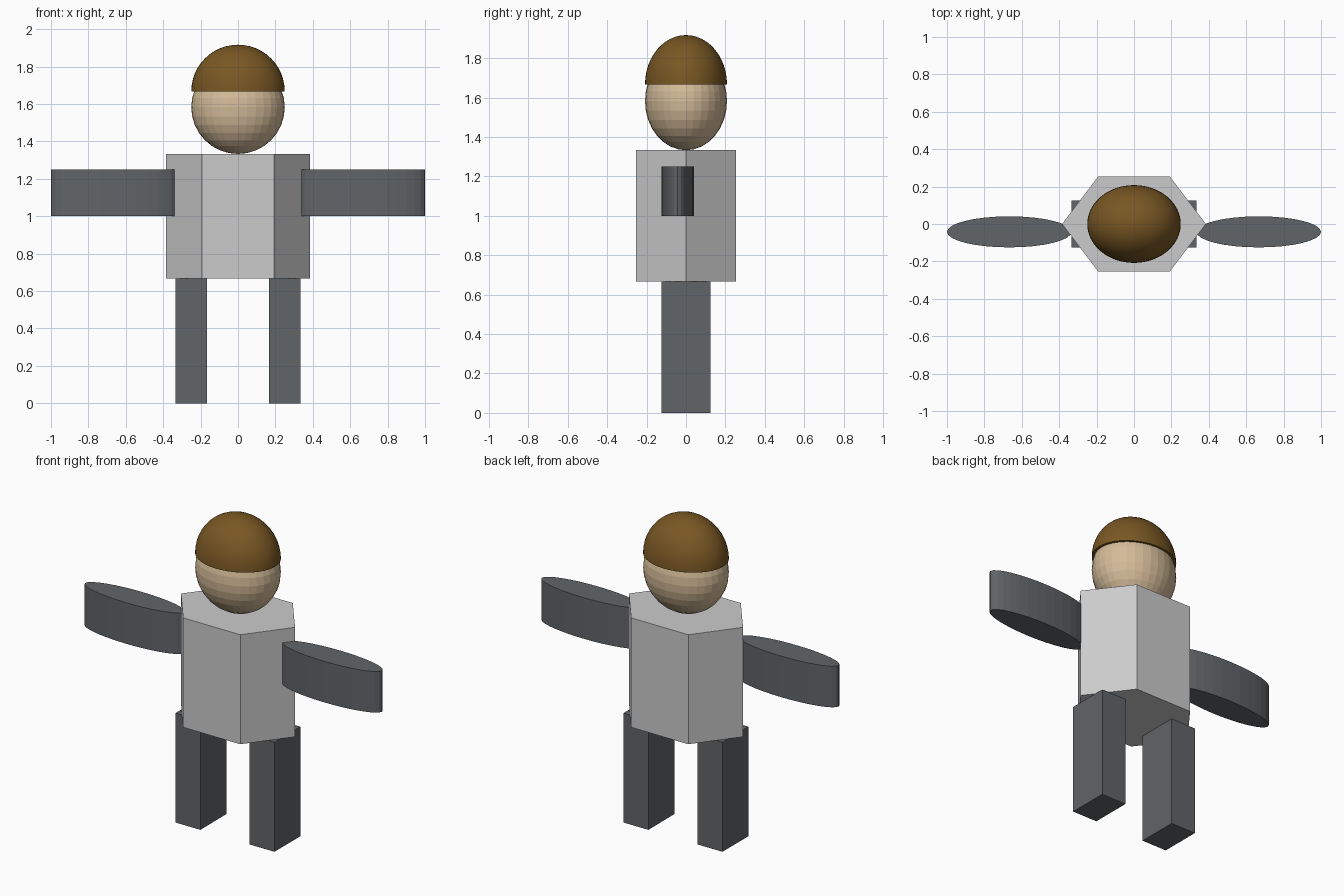
import bpy, bmesh, math
from mathutils import Matrix

if "Cube" in bpy.data.objects:
    bpy.data.objects.remove(bpy.data.objects["Cube"])


def material(name, color):
    mat = bpy.data.materials.new(name)
    mat.diffuse_color = (*color, 1)
    mat.use_nodes = True
    mat.node_tree.nodes["Principled BSDF"].inputs["Base Color"].default_value = mat.diffuse_color
    return mat


def add_object(name, bm, location, scale, mat=None):
    bmesh.ops.transform(bm, matrix=Matrix.Diagonal((*scale, 1)), verts=bm.verts)
    bmesh.ops.recalc_face_normals(bm, faces=bm.faces)
    mesh = bpy.data.meshes.new(name)
    bm.to_mesh(mesh)
    bm.free()
    obj = bpy.data.objects.new(name, mesh)
    obj.location = location
    bpy.context.collection.objects.link(obj)
    if mat:
        mesh.materials.append(mat)
    return obj


def prism(name, sides, location, scale, mat=None, turn=0):
    """Upright prism of unit radius and unit height, then scaled."""
    bm = bmesh.new()
    bmesh.ops.create_cone(bm, cap_ends=True, segments=sides, radius1=1, radius2=1,
                          depth=1, matrix=Matrix.Rotation(turn, 4, 'Z'))
    return add_object(name, bm, location, scale, mat)


def ball(name, location, scale, mat, segments, rings, half=False):
    bm = bmesh.new()
    bmesh.ops.create_uvsphere(bm, u_segments=segments, v_segments=rings, radius=1)
    if half:
        # Keep the upper half and close its underside
        bmesh.ops.bisect_plane(bm, geom=bm.verts[:] + bm.edges[:] + bm.faces[:],
                               plane_co=(0, 0, 0), plane_no=(0, 0, 1),
                               clear_inner=True)
        bmesh.ops.holes_fill(bm, edges=[e for e in bm.edges if e.is_boundary])
    return add_object(name, bm, location, scale, mat)


dark = material("dark_grey", (0.12, 0.13, 0.14))
skin = material("skin", (0.66, 0.50, 0.32))
brown = material("brown_hair", (0.19, 0.095, 0.017))

# Six-sided torso with corners at the front and back
prism("torso", 6, (0, 0, 1.0), (0.333 / math.cos(math.radians(30)), 0.292, 0.667),
      turn=math.radians(30))

# Head and hair cap
ball("head", (0, 0, 1.583), (0.25, 0.208, 0.25), skin, 32, 16)
hair = ball("hair", (0, 0, 1.667), (0.25, 0.208, 0.25), brown, 48, 24, half=True)
bpy.context.view_layer.objects.active = hair
hair.select_set(True)
bpy.ops.object.shade_smooth_by_angle(angle=math.radians(30))

# Mirrored limbs: flat oval arms and box legs
for side, x in (("right", -1), ("left", 1)):
    prism(side + "_arm", 32, (x * 0.667, -0.042, 1.125), (0.333, 0.083, 0.25), dark)
    bm = bmesh.new()
    bmesh.ops.create_cube(bm, size=1)
    add_object(side + "_leg", bm, (x * 0.25, 0, 0.3335), (0.167, 0.25, 0.667), dark)
